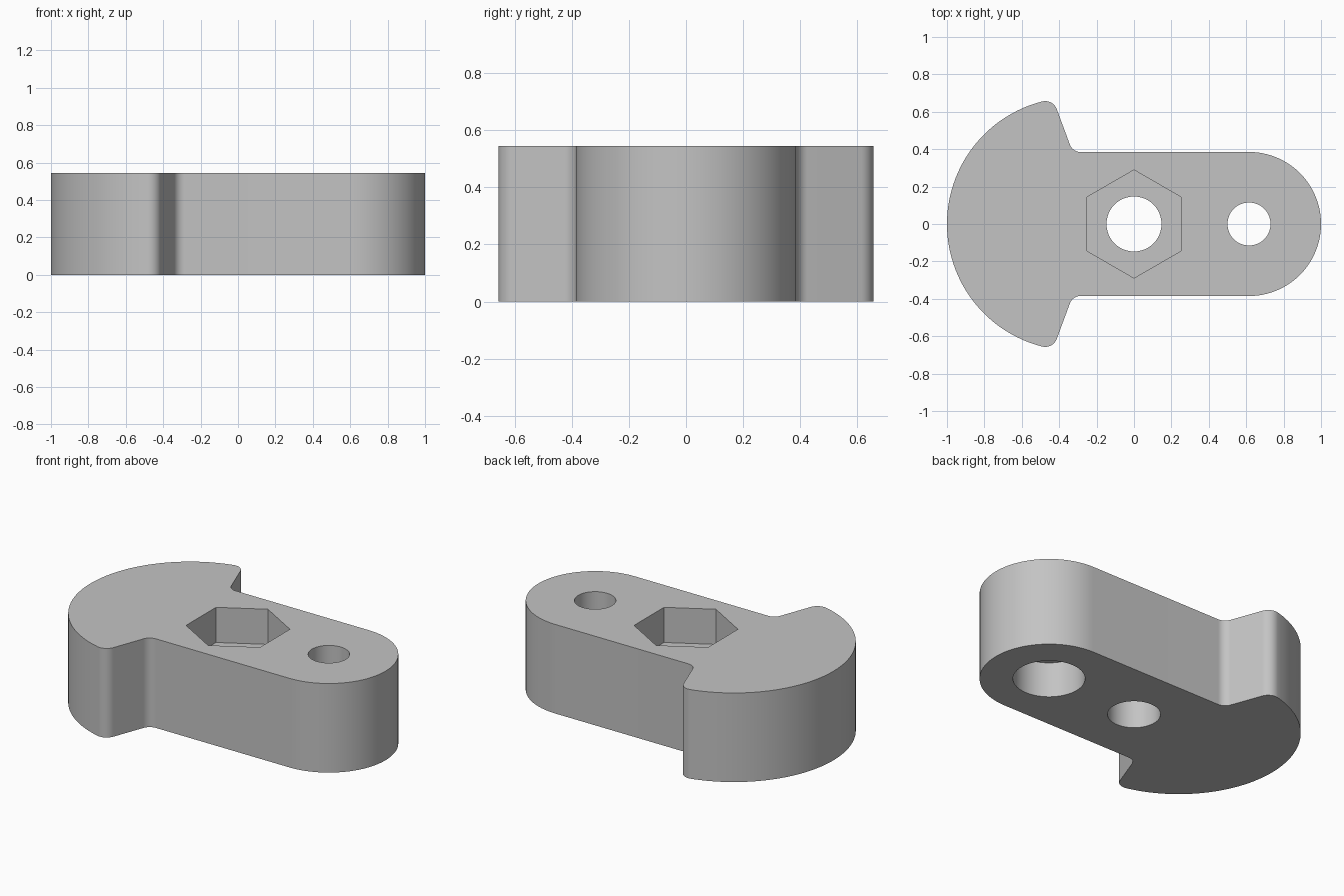
import bpy, bmesh
from math import sin, cos, tan, radians
from mathutils import Vector

if "Cube" in bpy.data.objects:
    bpy.data.objects.remove(bpy.data.objects["Cube"], do_unlink=True)

HEIGHT = 0.545
PIVOT_X = 0.615

grey = bpy.data.materials.new("plain grey")
grey.use_nodes = True
grey.diffuse_color = (0.55, 0.55, 0.55, 1)
grey.node_tree.nodes["Principled BSDF"].inputs["Base Color"].default_value = grey.diffuse_color


def arc(cx, cy, radius, start, end, steps):
    """Points on an arc, angles in degrees."""
    angles = [radians(start + (end - start) * i / steps) for i in range(steps + 1)]
    return [Vector((cx + radius * cos(a), cy + radius * sin(a))) for a in angles]


def fillet(before, corner, after, radius, steps=10):
    """Round the corner between two straight runs."""
    u, v = (before - corner).normalized(), (after - corner).normalized()
    half = u.angle(v) / 2
    centre = corner + (u + v).normalized() * radius / sin(half)
    start = corner + u * radius / tan(half) - centre
    end = corner + v * radius / tan(half) - centre
    sweep = start.angle(end)
    side = (end - start * cos(sweep)) / sin(sweep)
    return [centre + start * cos(sweep * i / steps) + side * sin(sweep * i / steps)
            for i in range(steps + 1)]


def prism(name, points, bottom, top):
    """Solid with the given flat outline between two heights."""
    bm = bmesh.new()
    low = [bm.verts.new((p.x, p.y, bottom)) for p in points]
    high = [bm.verts.new((p.x, p.y, top)) for p in points]
    bm.faces.new(low[::-1])
    bm.faces.new(high)
    for i in range(len(points)):
        bm.faces.new((low[i - 1], low[i], high[i], high[i - 1]))
    mesh = bpy.data.meshes.new(name)
    bm.to_mesh(mesh)
    bm.free()
    mesh.materials.append(grey)
    obj = bpy.data.objects.new(name, mesh)
    bpy.context.collection.objects.link(obj)
    return obj


# Back half of the outline: rounded arm end, inner corner, hook tip, large cam arc
tip, root = Vector((-0.433, 0.668)), Vector((-0.328, 0.385))
cam = arc(-0.324, 0, 0.676, 104.2, 180, 32)
half = arc(PIVOT_X, 0, 0.385, 0, 90, 24)
half += fillet(half[-1], root, tip, 0.06)
half += fillet(root, tip, cam[0], 0.066)
half += cam[1:]
mirrored = [Vector((p.x, -p.y)) for p in reversed(half[1:-1])]
body = prism("cam_lever", half + mirrored, 0, HEIGHT)

# Through holes, hexagonal nut pocket on top, counterbore underneath
cutters = [
    prism("centre_hole", arc(0, 0, 0.147, 0, 354.375, 63), -0.1, 0.7),
    prism("nut_pocket", arc(0, 0, 0.289, 30, 330, 5), HEIGHT - 0.215, 0.7),
    prism("end_hole", arc(PIVOT_X, 0, 0.115, 0, 354.375, 63), -0.1, 0.7),
    prism("end_counterbore", arc(PIVOT_X, 0, 0.2, 0, 354.375, 63), -0.1, 0.217),
]
bpy.ops.object.select_all(action="DESELECT")
body.select_set(True)
bpy.context.view_layer.objects.active = body
for cutter in cutters:
    cutter.hide_render = True
    mod = body.modifiers.new(cutter.name, "BOOLEAN")
    mod.operation = "DIFFERENCE"
    mod.solver = "EXACT"
    mod.object = cutter
    bpy.ops.object.modifier_apply(modifier=mod.name)
    bpy.data.objects.remove(cutter, do_unlink=True)

bpy.ops.object.shade_smooth_by_angle(angle=radians(30))
